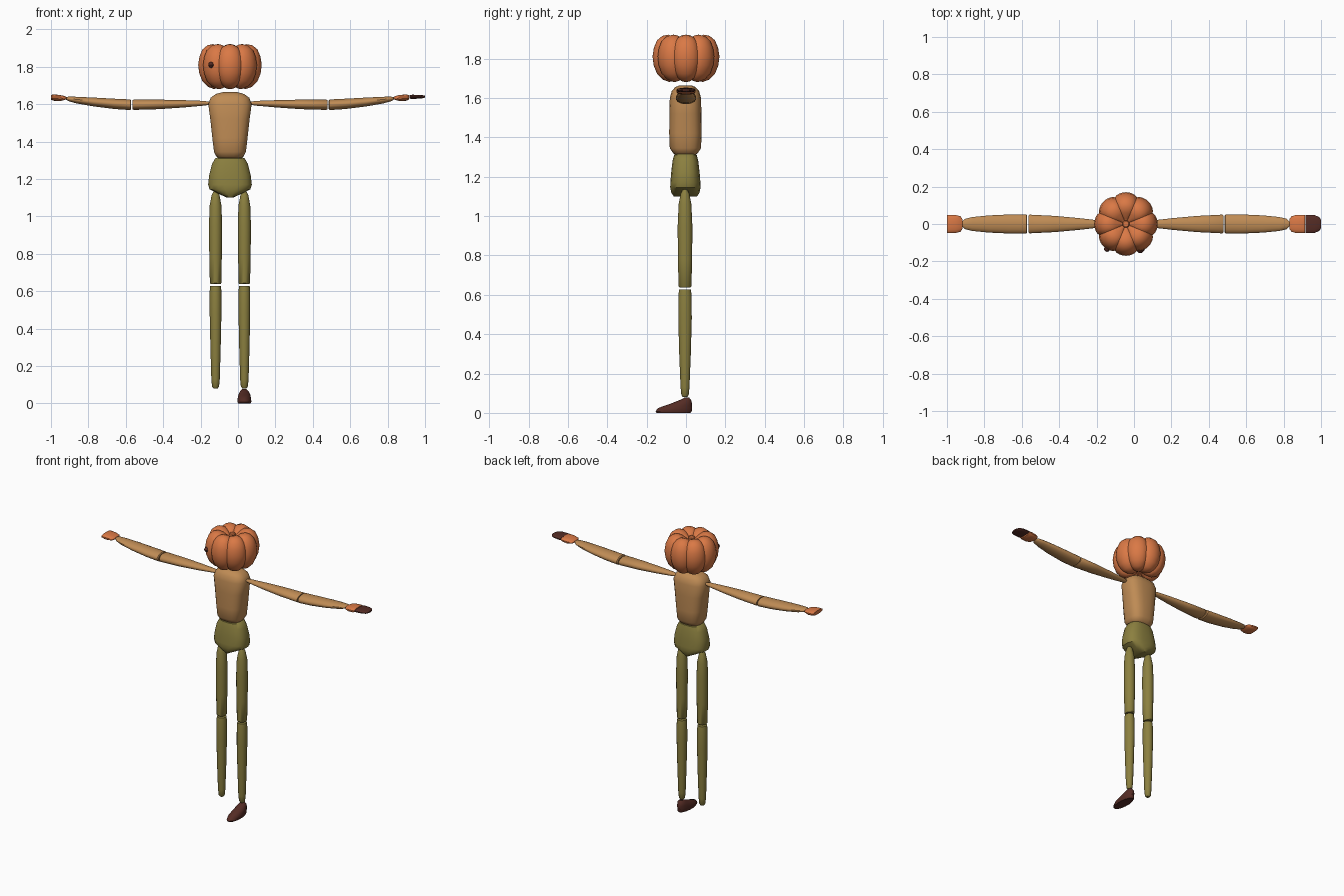
import bpy, bmesh, math
from mathutils import Vector

CX = -0.043  # body centre line


def material(name, rgb):
    m = bpy.data.materials.new(name)
    m.diffuse_color = (*rgb, 1)
    return m


ORANGE = material("pumpkin orange", (0.70, 0.19, 0.06))
TAN = material("tan cloth", (0.52, 0.26, 0.09))
OLIVE = material("olive cloth", (0.26, 0.215, 0.05))
BROWN = material("dark brown", (0.09, 0.025, 0.018))


def skin_rings(name, rings, mat, angle=40):
    """Join rings of points into a closed skin."""
    bm = bmesh.new()
    loops = [[bm.verts.new(p) for p in ring] for ring in rings]
    n = len(loops[0])
    for a, b in zip(loops, loops[1:]):
        for i in range(n):
            j = (i + 1) % n
            bm.faces.new((a[i], a[j], b[j], b[i]))
    bm.faces.new(loops[0][::-1])
    bm.faces.new(loops[-1])
    bmesh.ops.recalc_face_normals(bm, faces=bm.faces)
    me = bpy.data.meshes.new(name)
    bm.to_mesh(me)
    bm.free()
    me.materials.append(mat)
    ob = bpy.data.objects.new(name, me)
    bpy.context.collection.objects.link(ob)
    bpy.ops.object.select_all(action='DESELECT')
    ob.select_set(True)
    bpy.context.view_layer.objects.active = ob
    bpy.ops.object.shade_smooth_by_angle(angle=math.radians(angle))
    return ob


def section(a, b, n=16, power=2.0):
    """Superellipse outline with half sizes a and b."""
    out = []
    for i in range(n):
        t = 2 * math.pi * (i + 0.5) / n
        c, s = math.cos(t), math.sin(t)
        out.append((a * math.copysign(abs(c) ** (2 / power), c),
                    b * math.copysign(abs(s) ** (2 / power), s)))
    return out


def upright(name, x, prof, mat, power=2.0, n=16):
    """Profile rows: z, half x, half y, centre y."""
    return skin_rings(name, [[Vector((x + u, cy + v, z)) for u, v in section(a, b, n, power)]
                             for z, a, b, cy in prof], mat)


def sideways(name, side, prof, mat, power=2.0):
    """Profile rows: distance from body centre, half y, half z, centre z."""
    return skin_rings(name, [[Vector((CX + side * d, u, cz + v)) for u, v in section(a, b, 16, power)]
                             for d, a, b, cz in prof], mat)


# Pumpkin head with eight lobes
outline = [(0.012, 1.875), (0.03, 1.888), (0.06, 1.91), (0.09, 1.921), (0.12, 1.915),
           (0.147, 1.893), (0.163, 1.855), (0.170, 1.81), (0.164, 1.765), (0.147, 1.722),
           (0.118, 1.693), (0.085, 1.681), (0.05, 1.69), (0.02, 1.705)]
rings = []
for r, z in outline:
    ring = []
    for i in range(80):
        t = 2 * math.pi * i / 80
        lobe = 1 - abs(math.cos(4 * t)) ** 0.7   # 0 on the ridge, 1 in the groove
        k = r * (1 - 0.09 * lobe)
        ring.append((CX + k * math.cos(t), k * math.sin(t),
                     1.80 + (z - 1.80) * (1 - 0.09 * lobe)))
    rings.append(ring)
skin_rings("pumpkin_head", rings, ORANGE, 50)

# Stem nub
upright("stem", CX, [(1.87, 0.02, 0.02, 0), (1.895, 0.02, 0.02, 0), (1.90, 0.015, 0.015, 0)], ORANGE)

# Single eye bead
upright("eye", CX - 0.101, [(1.81 + 0.016 * math.sin(a), 0.016 * math.cos(a), 0.016 * math.cos(a), -0.133)
                            for a in (-1.4, -0.8, 0, 0.8, 1.4)], BROWN, n=10)

# Torso and hips
upright("torso", CX, [
    (1.308, 0.050, 0.045, -0.003), (1.318, 0.072, 0.062, -0.003), (1.345, 0.086, 0.080, -0.003),
    (1.42, 0.095, 0.083, -0.003), (1.52, 0.106, 0.082, -0.003), (1.60, 0.117, 0.080, -0.003),
    (1.635, 0.104, 0.070, -0.003), (1.655, 0.075, 0.052, -0.003), (1.664, 0.040, 0.03, -0.003)], TAN, 2.8, 20)
upright("hips", CX, [
    (1.10, 0.015, 0.060, -0.003), (1.118, 0.055, 0.072, -0.003), (1.145, 0.110, 0.078, -0.003),
    (1.17, 0.118, 0.077, -0.003), (1.22, 0.112, 0.073, -0.003), (1.28, 0.097, 0.066, -0.003),
    (1.31, 0.080, 0.058, -0.003), (1.322, 0.050, 0.04, -0.003)], OLIVE, 2.6, 20)

for side, label in ((-1, "right"), (1, "left")):
    # Legs
    lx = CX + side * 0.077
    upright(label + "_upper_leg", lx, [
        (0.638, 0.027, 0.028, -0.005), (0.643, 0.031, 0.033, -0.005), (0.78, 0.034, 0.037, -0.005),
        (0.95, 0.036, 0.038, -0.005), (1.06, 0.032, 0.033, -0.005), (1.115, 0.021, 0.022, -0.005),
        (1.14, 0.008, 0.008, -0.005)], OLIVE)
    upright(label + "_lower_leg", lx, [
        (0.08, 0.011, 0.011, -0.005), (0.09, 0.019, 0.019, -0.005), (0.13, 0.023, 0.023, -0.005),
        (0.30, 0.028, 0.030, -0.005), (0.48, 0.032, 0.035, -0.005), (0.60, 0.032, 0.034, -0.005),
        (0.628, 0.029, 0.030, -0.005)], OLIVE)

    # Arms
    sideways(label + "_upper_arm", side, [
        (0.108, 0.012, 0.008, 1.605), (0.14, 0.019, 0.013, 1.605), (0.25, 0.032, 0.020, 1.602),
        (0.38, 0.044, 0.026, 1.599), (0.515, 0.051, 0.028, 1.597), (0.522, 0.045, 0.024, 1.597)], TAN)
    sideways(label + "_lower_arm", side, [
        (0.528, 0.046, 0.024, 1.597), (0.533, 0.052, 0.029, 1.597), (0.62, 0.052, 0.028, 1.602),
        (0.73, 0.047, 0.024, 1.612), (0.82, 0.038, 0.018, 1.622), (0.86, 0.028, 0.013, 1.628),
        (0.876, 0.012, 0.007, 1.631)], TAN)

    # Palms
    sideways(label + "_hand", side, [
        (0.875, 0.028, 0.006, 1.633), (0.885, 0.042, 0.011, 1.633), (0.91, 0.049, 0.017, 1.633),
        (0.94, 0.050, 0.017, 1.635), (0.957, 0.049, 0.013, 1.637)], ORANGE, 2.4)

# Fingers of the left hand
sideways("left_fingers", 1, [
    (0.96, 0.050, 0.009, 1.639), (0.975, 0.050, 0.012, 1.639), (1.01, 0.048, 0.010, 1.640),
    (1.033, 0.038, 0.008, 1.640), (1.043, 0.022, 0.005, 1.640)], BROWN, 2.4)

# Left shoe
upright("left_shoe", CX + 0.077, [
    (0.0, 0.034, 0.088, -0.063), (0.008, 0.038, 0.094, -0.063), (0.025, 0.037, 0.087, -0.056),
    (0.045, 0.033, 0.058, -0.026), (0.065, 0.024, 0.030, -0.003), (0.077, 0.012, 0.013, 0.004)], BROWN)
